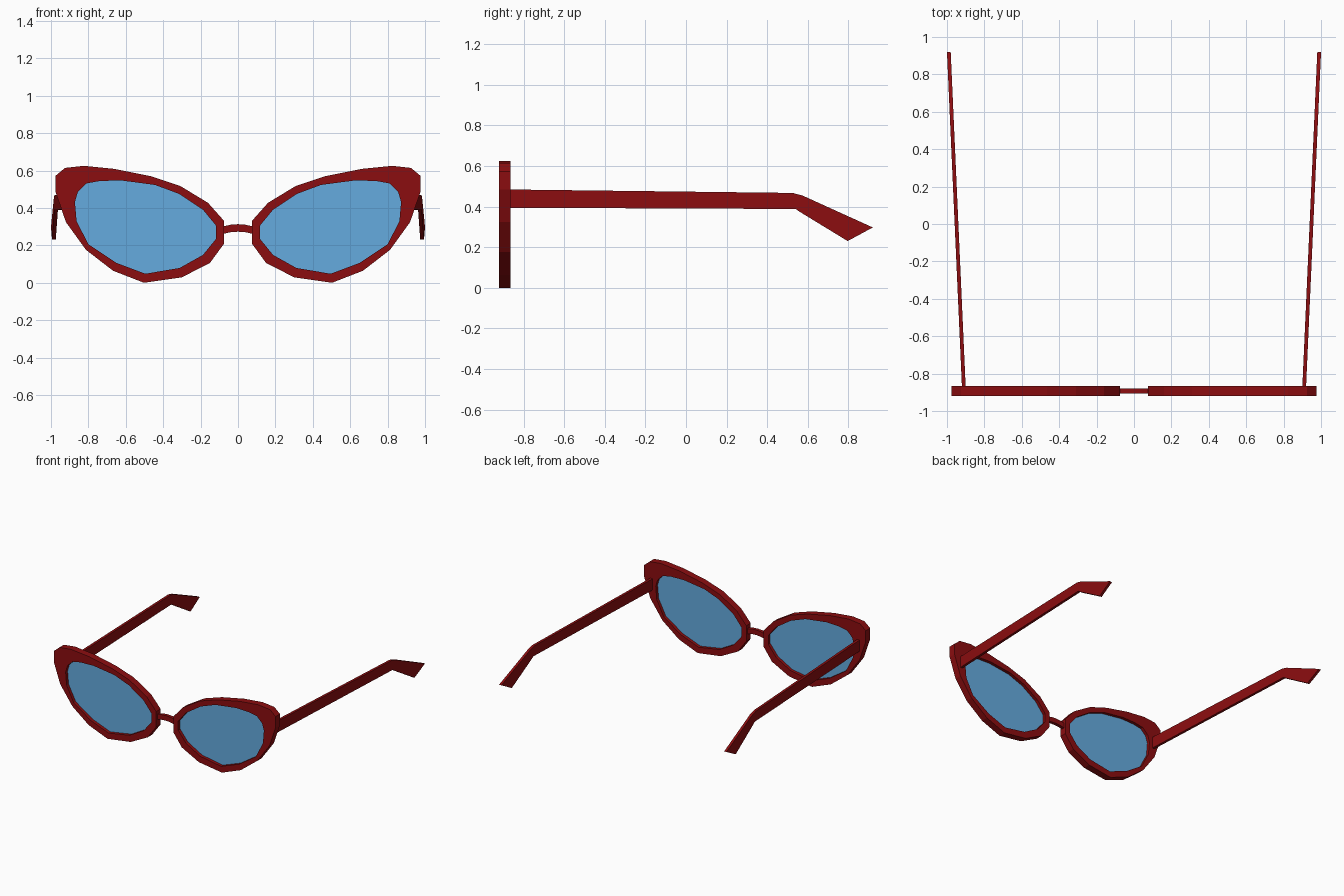
import bpy

if "Cube" in bpy.data.objects:
    bpy.data.objects.remove(bpy.data.objects["Cube"])


def material(name, color):
    m = bpy.data.materials.new(name)
    m.diffuse_color = color
    m.use_nodes = True
    m.node_tree.nodes["Principled BSDF"].inputs["Base Color"].default_value = m.diffuse_color
    return m


RED = material("red_plastic", (0.26, 0.004, 0.005, 1))
BLUE = material("blue_glass", (0.13, 0.41, 0.74, 1))


def make(name, verts, faces, mat, side=1):
    """Mesh object; side=-1 mirrors it across x and flips the winding."""
    verts = [(x * side, y, z) for x, y, z in verts]
    if side < 0:
        faces = [f[::-1] for f in faces]
    mesh = bpy.data.meshes.new(name)
    mesh.from_pydata(verts, [], faces)
    mesh.materials.append(mat)
    ob = bpy.data.objects.new(name, mesh)
    bpy.context.collection.objects.link(ob)


def loft(rings, closed):
    """Quads joining equal-sized rings; closed joins last to first, else caps the ends."""
    n, k = len(rings[0]), len(rings)
    faces = [(a * n + i, a * n + (i + 1) % n, (a + 1) % k * n + (i + 1) % n, (a + 1) % k * n + i)
             for a in range(k if closed else k - 1) for i in range(n)]
    if not closed:
        faces += [tuple(range(n))[::-1], tuple(range((k - 1) * n, k * n))]
    return [v for r in rings for v in r], faces


# Cat-eye rim profiles (x, z), matching points outside and inside
OUTER = [(.075, .337), (.16, .433), (.31, .524), (.465, .575), (.663, .615), (.824, .631),
         (.925, .62), (.975, .578), (.975, .49), (.92, .33), (.813, .182), (.668, .07),
         (.503, .006), (.30, .035), (.15, .112), (.075, .214)]
INNER = [(.118, .312), (.187, .396), (.315, .481), (.444, .529), (.626, .553), (.738, .55),
         (.81, .537), (.856, .492), (.872, .438), (.863, .335), (.80, .212), (.65, .112),
         (.495, .054), (.312, .085), (.187, .155), (.118, .24)]
FRONT, BACK, MID = -.92, -.865, -.892

# Temple arm side profile as (y, z) top/bottom pairs
ARM = [((-.875, .49), (-.875, .40)), ((.525, .473), (.54, .394)),
       ((.574, .46), (.56, .38)), ((.92, .303), (.796, .236))]


def arm_x(y):
    return .91 + (y + .87) * .08 / 1.79


for label, side in (("right", 1), ("left", -1)):
    # Rim: square-section ring around the lens
    sections = [[(ox, FRONT, oz), (ox, BACK, oz), (ix, BACK, iz), (ix, FRONT, iz)]
                for (ox, oz), (ix, iz) in zip(OUTER, INNER)]
    make(label + "_rim", *loft(sections, True), RED, side)

    # Lens: thin pane set in the middle of the rim
    pane = [[(x, y, z) for x, z in INNER] for y in (MID + .003, MID - .003)]
    make(label + "_lens", *loft(pane, False), BLUE, side)

    # Temple arm: splayed bar with a bent ear tip
    bars = [[(arm_x(t[0]) - .01, *t), (arm_x(t[0]) + .01, *t),
             (arm_x(b[0]) + .01, *b), (arm_x(b[0]) - .01, *b)] for t, b in ARM]
    make(label + "_temple", *loft(bars, False), RED, side)

# Bridge: small arched bar between the rims
arch = [(-.085, .286), (-.04, .296), (0, .299), (.04, .296), (.085, .286)]
bridge = [[(x, MID - .013, z - .02), (x, MID + .013, z - .02),
           (x, MID + .013, z + .02), (x, MID - .013, z + .02)] for x, z in arch]
make("bridge", *loft(bridge, False), RED)

# Recalculate consistent outward normals and rest the rims on the ground
import bmesh
for ob in bpy.context.collection.objects:
    bm = bmesh.new()
    bm.from_mesh(ob.data)
    bmesh.ops.translate(bm, vec=(0, 0, -.006), verts=bm.verts)
    bmesh.ops.recalc_face_normals(bm, faces=bm.faces)
    bm.to_mesh(ob.data)
    bm.free()
